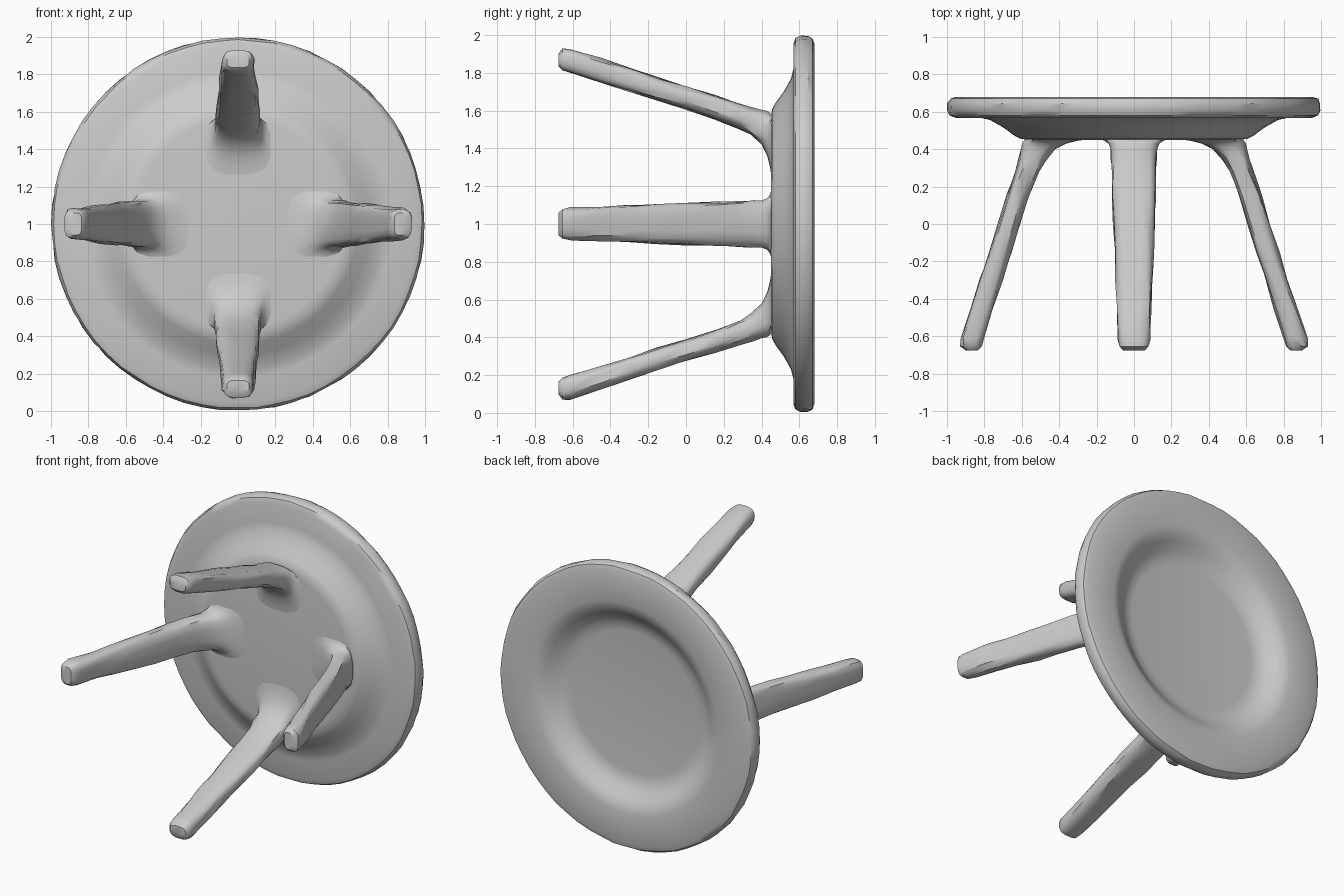
import bpy, bmesh, math, random
from mathutils import Vector, Matrix

random.seed(4)
cube = bpy.data.objects.get("Cube")
if cube:
    bpy.data.objects.remove(cube, do_unlink=True)

grey = bpy.data.materials.new("plain grey")
grey.use_nodes = True
colour = (0.6, 0.6, 0.6, 1)
grey.diffuse_color = colour
bsdf = next(n for n in grey.node_tree.nodes if n.type == 'BSDF_PRINCIPLED')
bsdf.inputs["Base Color"].default_value = colour

CENTRE = Vector((0, 0, 1))


def finish(bm, name, angle):
    bmesh.ops.recalc_face_normals(bm, faces=bm.faces)
    mesh = bpy.data.meshes.new(name)
    bm.to_mesh(mesh)
    bm.free()
    mesh.materials.append(grey)
    ob = bpy.data.objects.new(name, mesh)
    bpy.context.collection.objects.link(ob)
    bpy.ops.object.select_all(action='DESELECT')
    ob.select_set(True)
    bpy.context.view_layer.objects.active = ob
    bpy.ops.object.shade_smooth_by_angle(angle=math.radians(angle))
    return ob


def loft(bm, rings):
    """Skin a list of equal-length point rings and cap both ends."""
    rows = [[bm.verts.new(p) for p in ring] for ring in rings]
    n = len(rows[0])
    for a, b in zip(rows, rows[1:]):
        for i in range(n):
            j = (i + 1) % n
            bm.faces.new((a[i], a[j], b[j], b[i]))
    bm.faces.new(rows[0])
    bm.faces.new(rows[-1])


# Round seat: dished face at the back, raised pan underneath (radius, y)
seat_profile = [
    (0.50, .572), (0.55, .578), (0.60, .602), (0.65, .640), (0.69, .667),
    (0.74, .680), (0.955, .680), (0.985, .670), (0.998, .645), (0.998, .605),
    (0.985, .580), (0.955, .568), (0.82, .568), (0.77, .556), (0.70, .517),
    (0.64, .473), (0.605, .455), (0.56, .450)]
SIDES = 64
rings = []
for r, y in seat_profile:
    ring = []
    for i in range(SIDES):
        a = 2 * math.pi * i / SIDES
        # hand-worn unevenness on the outer rim only
        rough = random.uniform(-.005, .002) if r > 0.9 else 0
        ring.append(CENTRE + Vector(((r + rough) * math.cos(a), y,
                                     (r + rough) * math.sin(a))))
    rings.append(ring)
bm = bmesh.new()
loft(bm, rings)
finish(bm, "seat", 35)

# Splayed leg sections: y, inner radius, outer radius, half width
leg_sections = [
    (-.675, .835, .900, .060), (-.655, .813, .930, .078),
    (-.610, .800, .928, .085), (-.45, .752, .875, .090),
    (-.30, .705, .825, .098), (-.15, .655, .775, .104),
    (0.00, .608, .730, .110), (.15, .560, .682, .115),
    (.28, .510, .638, .119), (.35, .470, .617, .122),
    (.40, .420, .606, .126), (.430, .360, .600, .138),
    (.445, .300, .590, .160), (.453, .240, .580, .185)]
LEG_SIDES = 16


def make_leg(name, angle):
    turn = Matrix.Rotation(angle, 3, 'Y')
    rings = []
    for y, inner, outer, half in leg_sections:
        mid, depth = (inner + outer) / 2, (outer - inner) / 2
        wear = .006 if -.65 < y < .36 else 0
        ring = []
        for i in range(LEG_SIDES):
            a = 2 * math.pi * (i + .5) / LEG_SIDES
            c, s = math.cos(a), math.sin(a)
            # rounded-rectangle section
            x = mid + depth * math.copysign(abs(c) ** .65, c)
            z = half * math.copysign(abs(s) ** .65, s)
            jit = Vector((random.uniform(-wear, wear),
                          random.uniform(-wear, wear) * 2,
                          random.uniform(-wear, wear)))
            ring.append(CENTRE + turn @ (Vector((x, y, z)) + jit))
        rings.append(ring)
    bm = bmesh.new()
    loft(bm, rings)
    finish(bm, name, 40)


for k, side in enumerate(("left", "lower", "right", "upper")):
    make_leg(side + "_leg", k * math.pi / 2)
